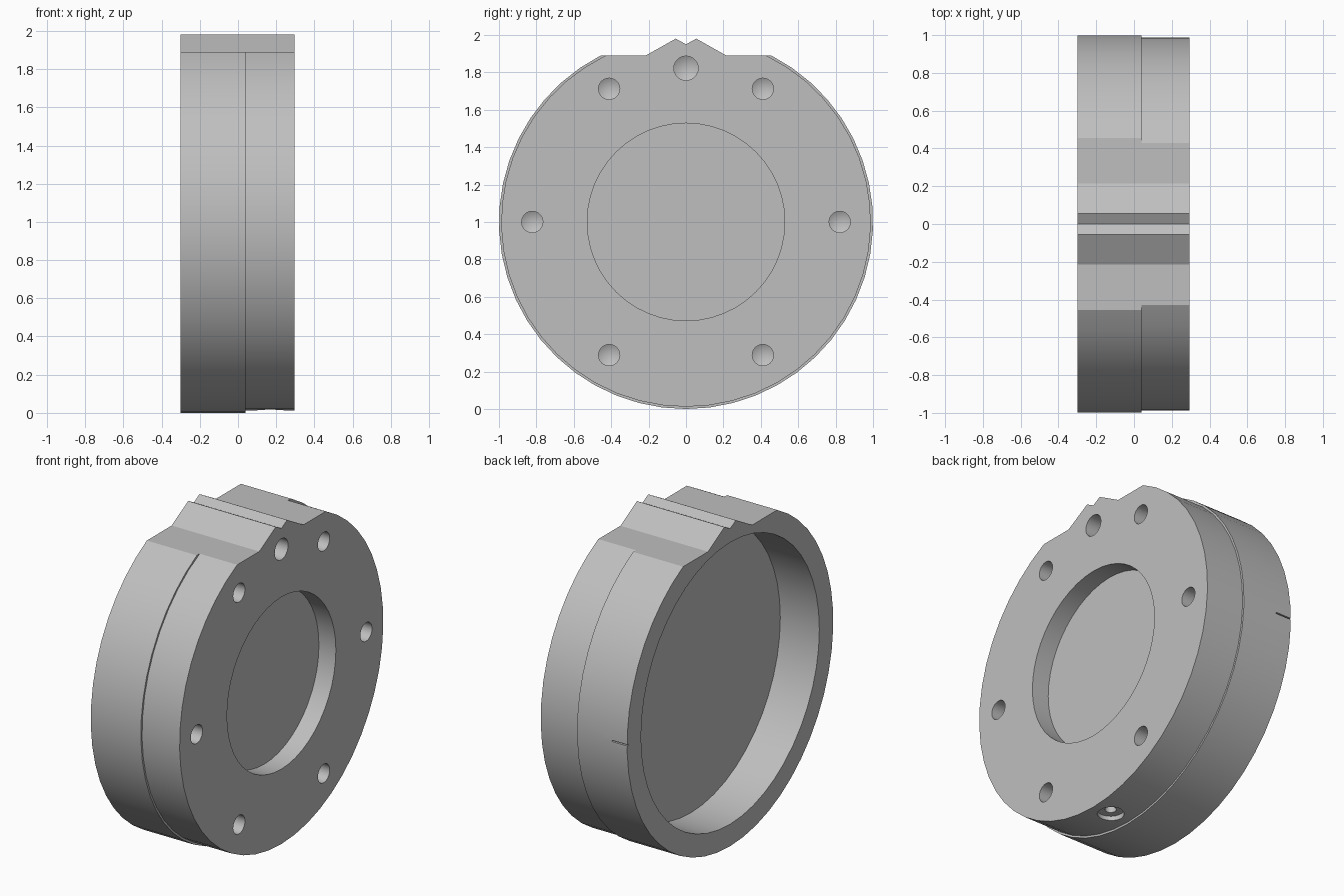
import bpy, bmesh
from math import asin, cos, sin, pi, radians
from mathutils import Matrix, Vector

if "Cube" in bpy.data.objects:
    bpy.data.objects.remove(bpy.data.objects["Cube"])

grey = bpy.data.materials.new("plain grey")
grey.use_nodes = True
colour = (0.52, 0.52, 0.52, 1)
grey.diffuse_color = colour
grey.node_tree.nodes["Principled BSDF"].inputs["Base Color"].default_value = colour

CENTRE = 1.0     # height of the disc axis
FLAT = 0.89      # height of the top flat above the axis
RIDGE = [(-0.215, FLAT), (-0.055, 0.98), (0, 0.95), (0.055, 0.98), (0.215, FLAT)]


def new_object(name, bm):
    bmesh.ops.recalc_face_normals(bm, faces=bm.faces[:])
    mesh = bpy.data.meshes.new(name)
    bm.to_mesh(mesh)
    bm.free()
    mesh.materials.append(grey)
    obj = bpy.data.objects.new(name, mesh)
    bpy.context.collection.objects.link(obj)
    return obj


def disc(name, radius, x0, x1):
    """Disc with a flattened top and a notched ridge, extruded along x."""
    start = asin(FLAT / radius)
    sweep, steps = pi + 2 * start, 42
    outline = [(radius * cos(start - sweep * i / steps),
                radius * sin(start - sweep * i / steps)) for i in range(steps + 1)]
    bm = bmesh.new()
    face = bm.faces.new([bm.verts.new((x0, y, z + CENTRE)) for y, z in outline + RIDGE])
    out = bmesh.ops.extrude_face_region(bm, geom=[face])
    moved = [v for v in out["geom"] if isinstance(v, bmesh.types.BMVert)]
    bmesh.ops.translate(bm, verts=moved, vec=(x1 - x0, 0, 0))
    return new_object(name, bm)


def drill(start, direction, radius, depth, sides=24, tip=0.0):
    """Round cutter entering at start, with an optional conical tip."""
    bm = bmesh.new()
    rings = [[bm.verts.new((radius * cos(2 * pi * i / sides),
                            radius * sin(2 * pi * i / sides), h)) for i in range(sides)]
             for h in (-0.05, depth)]
    bm.faces.new(rings[0])
    point = bm.verts.new((0, 0, depth + tip)) if tip else None
    for i in range(sides):
        j = (i + 1) % sides
        bm.faces.new((rings[0][i], rings[0][j], rings[1][j], rings[1][i]))
        if tip:
            bm.faces.new((rings[1][i], rings[1][j], point))
    if not tip:
        bm.faces.new(rings[1])
    turn = Vector(direction).to_track_quat('Z', 'Y').to_matrix().to_4x4()
    bm.transform(Matrix.Translation(start) @ turn)
    return new_object("cutter", bm)


def finish(obj, cutters):
    """Cut the pockets and holes, then smooth the round walls."""
    bpy.ops.object.select_all(action='DESELECT')
    bpy.context.view_layer.objects.active = obj
    obj.select_set(True)
    for cutter in cutters:
        mod = obj.modifiers.new("cut", 'BOOLEAN')
        mod.operation, mod.solver, mod.object = 'DIFFERENCE', 'EXACT', cutter
        bpy.ops.object.modifier_apply(modifier=mod.name)
        bpy.data.objects.remove(cutter)
    bpy.ops.object.shade_smooth_by_angle(angle=radians(25))


# Rear housing: deep open pocket and a small index groove on the rim
housing = disc("rear_housing", 1.0, -0.30, 0.04)
bm = bmesh.new()
bmesh.ops.create_cube(bm, size=1, matrix=Matrix.Translation((-0.25, 1.0, CENTRE))
                      @ Matrix.Diagonal((0.11, 0.03, 0.008, 1)))
groove = new_object("cutter", bm)
pocket = drill((-0.30, 0, CENTRE), (1, 0, 0), 0.865, 0.265, sides=48)
finish(housing, [pocket, groove])

# Front cover: shallow pocket, ring of blind holes, larger hole under the ridge
FACE = 0.295
cover = disc("front_cover", 0.988, 0.04, FACE)
cutters = [drill((FACE, 0, CENTRE), (-1, 0, 0), 0.528, 0.115, sides=48)]
for k in range(6):
    a = k * pi / 3
    place = (FACE, 0.822 * cos(a), CENTRE + 0.822 * sin(a))
    cutters.append(drill(place, (-1, 0, 0), 0.057, 0.15, tip=0.03))
cutters.append(drill((FACE, 0, CENTRE + 0.822), (-1, 0, 0), 0.065, 0.15, tip=0.035))

# Counterbored port at the bottom of the cover
cutters.append(drill((0.17, 0, 0.012), (0, 0, 1), 0.075, 0.03))
cutters.append(drill((0.17, 0, 0.04), (0, 0, 1), 0.032, 0.08))
finish(cover, cutters)
